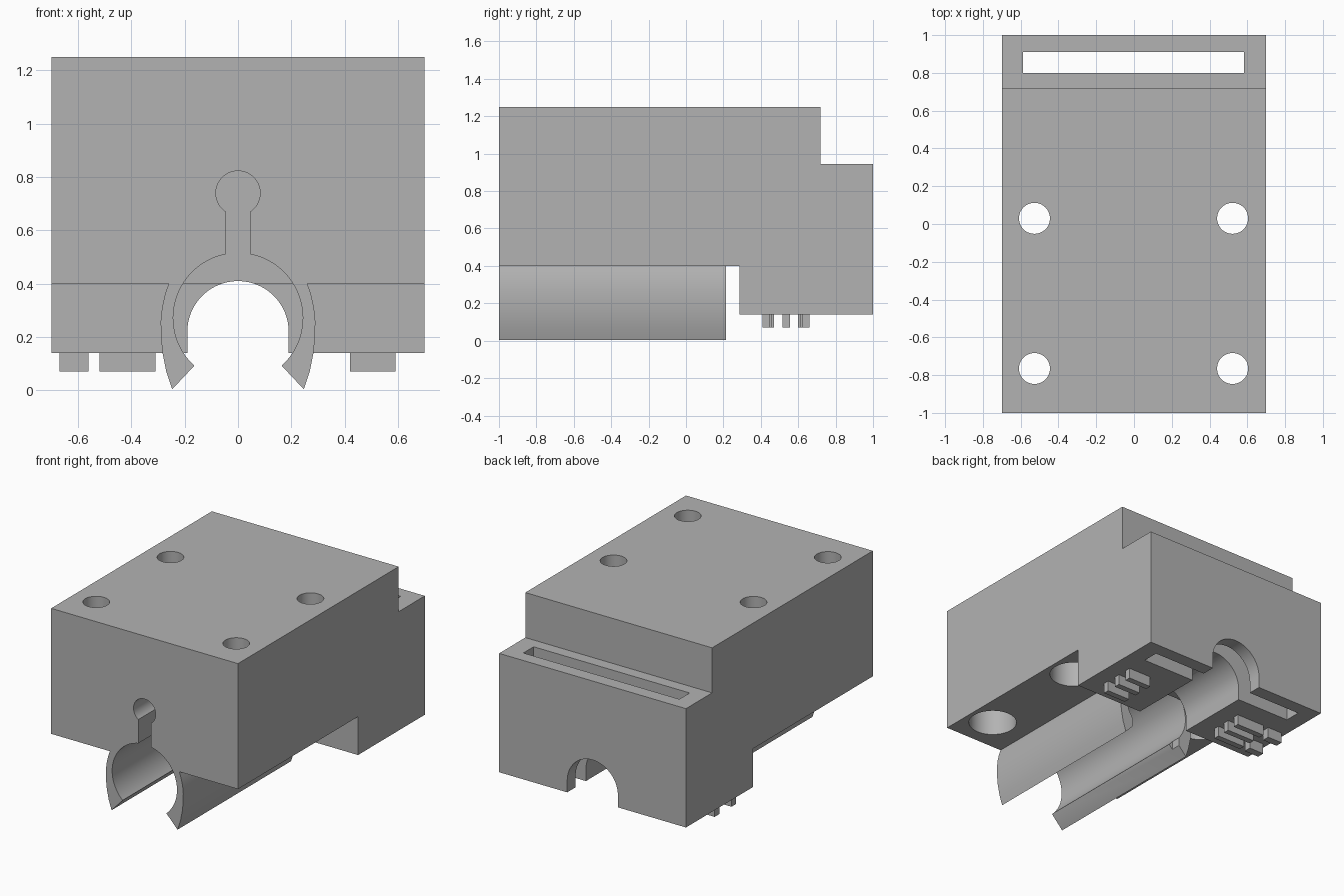
import bpy, bmesh, math
from mathutils import Vector

if "Cube" in bpy.data.objects:
    bpy.data.objects.remove(bpy.data.objects["Cube"])

grey = bpy.data.materials.new("plain grey")
grey.diffuse_color = (0.45, 0.45, 0.45, 1)
grey.use_nodes = True
grey.node_tree.nodes["Principled BSDF"].inputs["Base Color"].default_value = grey.diffuse_color


def prism(name, pts, lo, hi, place):
    """Extrude a 2D outline from lo to hi; place(u, v, t) gives the 3D point."""
    bm = bmesh.new()
    verts = [bm.verts.new(place(u, v, lo)) for u, v in pts]
    face = bm.faces.new(verts)
    top = bmesh.ops.extrude_face_region(bm, geom=[face])["geom"]
    shift = Vector(place(0, 0, hi)) - Vector(place(0, 0, lo))
    bmesh.ops.translate(bm, vec=shift,
                        verts=[g for g in top if isinstance(g, bmesh.types.BMVert)])
    bmesh.ops.recalc_face_normals(bm, faces=bm.faces)
    mesh = bpy.data.meshes.new(name)
    bm.to_mesh(mesh)
    bm.free()
    mesh.materials.append(grey)
    obj = bpy.data.objects.new(name, mesh)
    bpy.context.collection.objects.link(obj)
    return obj


def along_x(u, v, t): return (t, u, v)
def along_y(u, v, t): return (u, t, v)
def along_z(u, v, t): return (u, v, t)


def arc(cu, cv, r, a0=0, a1=360, n=64):
    count = n if a1 - a0 == 360 else n + 1
    return [(cu + r * math.cos(math.radians(a0 + (a1 - a0) * i / n)),
             cv + r * math.sin(math.radians(a0 + (a1 - a0) * i / n))) for i in range(count)]


def rect(u0, u1, v0, v1):
    return [(u0, v0), (u1, v0), (u1, v1), (u0, v1)]


def combine(target, tool, operation):
    mod = target.modifiers.new("combine", "BOOLEAN")
    mod.operation, mod.solver, mod.object = operation, "EXACT", tool
    bpy.context.view_layer.objects.active = target
    bpy.ops.object.modifier_apply(modifier=mod.name)
    bpy.data.objects.remove(tool)


# Main block: stepped side outline
block = prism("bearing_block", [(-1, 0.40), (0.285, 0.40), (0.285, 0.14), (1, 0.14),
                                (1, 0.945), (0.72, 0.945), (0.72, 1.25), (-1, 1.25)],
              -0.70, 0.70, along_x)

# Two curved clip jaws below the block
jaw = [(0.26, 0.45), (0.26, 0.40), (0.274, 0.36), (0.285, 0.31), (0.29, 0.26),
       (0.289, 0.20), (0.283, 0.14), (0.269, 0.07), (0.247, 0.004), (0.165, 0.091),
       (0.10, 0.27), (0.10, 0.45)]
for side in (-1, 1):
    combine(block, prism("clip_jaw", [(side * x, z) for x, z in jaw], -1, 0.215, along_y), "UNION")

# Bearing bore, then the narrower rod channel through the back
combine(block, prism("bore", arc(0, 0.272, 0.243, n=96), -1.1, 0.215, along_y), "DIFFERENCE")
combine(block, prism("channel", arc(0, 0.22, 0.19, 0, 180, 48) + [(-0.19, 0), (0.19, 0)],
                     0.15, 1.1, along_y), "DIFFERENCE")

# Keyhole relief above the bore
half = math.degrees(math.asin(0.047 / 0.083))
combine(block, prism("keyhole", arc(0, 0.74, 0.083, half - 90, 270 - half, 48)
                     + [(-0.047, 0.45), (0.047, 0.45)], -1.1, 0.215, along_y), "DIFFERENCE")

# Long slot through the rear ledge
combine(block, prism("slot", rect(-0.588, 0.582, 0.80, 0.91), 0, 1.1, along_z), "DIFFERENCE")

# Screw holes with wide pockets from below
for x in (-0.527, 0.522):
    for y in (-0.765, 0.03):
        combine(block, prism("hole", arc(x, y, 0.082, n=48), 0.2, 1.4, along_z), "DIFFERENCE")
        combine(block, prism("pocket", arc(x, y, 0.15, n=48), 0.2, 1.0, along_z), "DIFFERENCE")

bpy.ops.object.select_all(action="DESELECT")
block.select_set(True)
bpy.context.view_layer.objects.active = block
bpy.ops.object.shade_smooth_by_angle(angle=math.radians(30))

# Small plain raised ribs under the rear foot
for x0, x1, y0, y1 in ((-0.67, -0.56, 0.42, 0.47), (-0.67, -0.56, 0.60, 0.65),
                       (-0.52, -0.31, 0.42, 0.46), (-0.52, -0.31, 0.515, 0.555),
                       (-0.52, -0.31, 0.61, 0.65), (0.42, 0.59, 0.41, 0.45),
                       (0.42, 0.59, 0.515, 0.555), (0.42, 0.59, 0.62, 0.66)):
    prism("foot_rib", rect(x0, x1, y0, y1), 0.07, 0.142, along_z)
